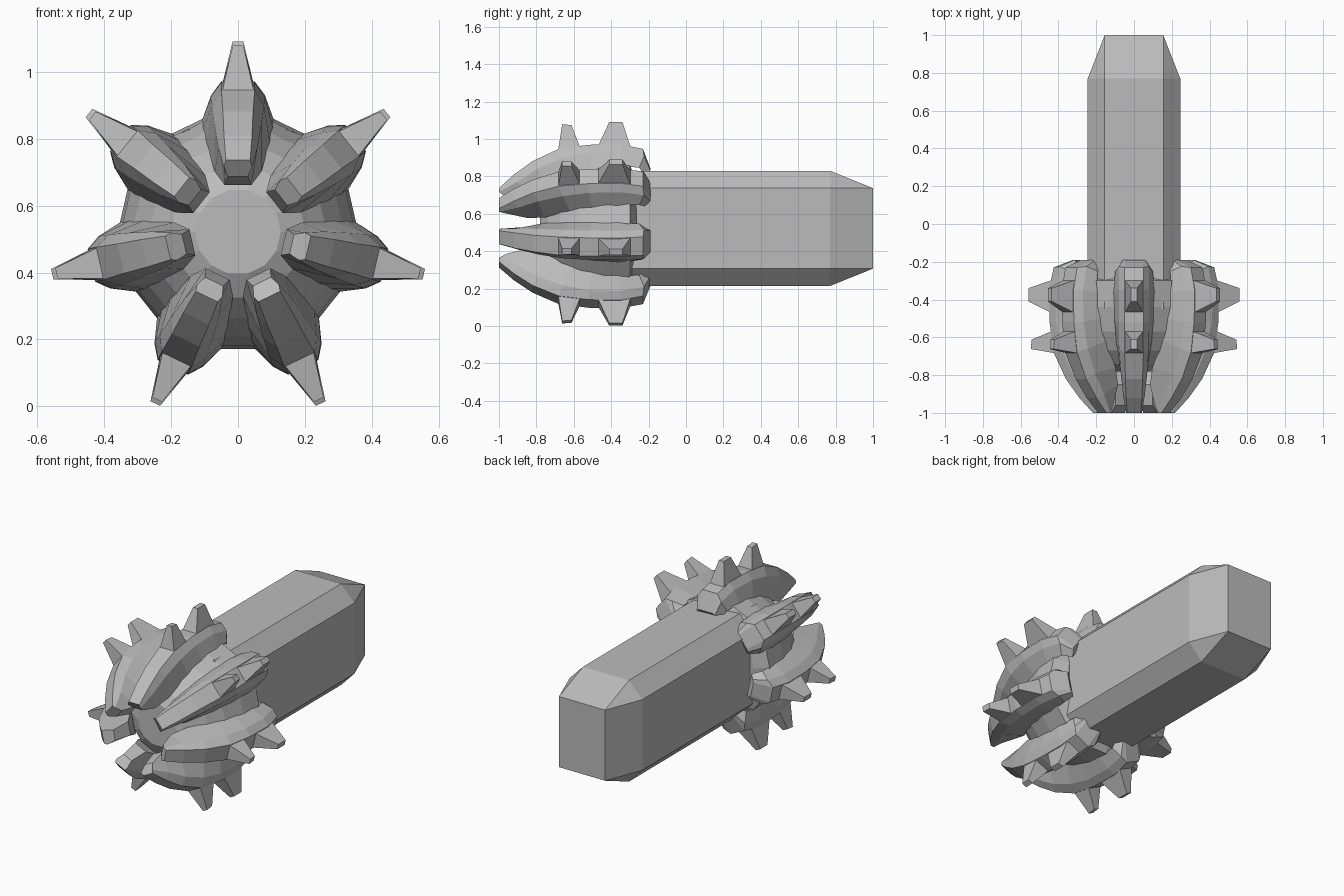
import bpy, bmesh, math

if "Cube" in bpy.data.objects:
    bpy.data.objects.remove(bpy.data.objects["Cube"])

CZ = 0.522          # height of the rotation axis
N = 7               # number of blades

steel = bpy.data.materials.new("steel_grey")
steel.diffuse_color = (0.5, 0.5, 0.5, 1)
steel.use_nodes = True
steel.node_tree.nodes["Principled BSDF"].inputs["Base Color"].default_value = steel.diffuse_color


def loft(name, rings):
    """Skin a list of equal-length closed rings and cap both ends."""
    bm = bmesh.new()
    vs = [[bm.verts.new(p) for p in ring] for ring in rings]
    n = len(rings[0])
    for a, b in zip(vs, vs[1:]):
        for i in range(n):
            j = (i + 1) % n
            bm.faces.new((a[i], a[j], b[j], b[i]))
    bm.faces.new(vs[0])
    bm.faces.new(vs[-1])
    bmesh.ops.remove_doubles(bm, verts=bm.verts, dist=1e-5)
    bmesh.ops.recalc_face_normals(bm, faces=bm.faces)
    me = bpy.data.meshes.new(name)
    bm.to_mesh(me)
    bm.free()
    me.materials.append(steel)
    ob = bpy.data.objects.new(name, me)
    bpy.context.collection.objects.link(ob)
    return ob


def polar(a, u, r, y):
    """Point at radial distance r and sideways offset u from blade angle a."""
    return (r * math.cos(a) - u * math.sin(a), y,
            CZ + r * math.sin(a) + u * math.cos(a))


angles = [math.pi / 2 + k * 2 * math.pi / N for k in range(N)]

# Shaft: chamfered box whose rear end tapers to a rectangle
def shaft_ring(y, w, h):
    pts = [(0.155, h), (w, 0.215), (w, -0.215), (0.155, -h)]
    pts += [(-x, z) for x, z in reversed(pts)]
    return [(x, y, CZ + z) for x, z in pts]

loft("shaft", [shaft_ring(-0.45, 0.245, 0.308), shaft_ring(0.77, 0.245, 0.308),
               shaft_ring(1.0, 0.155, 0.215)])

# Domed hub: rings with two corners beside every blade
hub_profile = [(-0.78, 0.128), (-0.74, 0.2), (-0.67, 0.262), (-0.57, 0.312),
               (-0.44, 0.345), (-0.30, 0.354), (-0.265, 0.27)]
rings = []
for y, r in hub_profile:
    t = math.radians(12.86 + 4.8 * min(1, (r - 0.128) / 0.2))
    rings.append([(r * math.cos(a + s * t), y, CZ + r * math.sin(a + s * t))
                  for a in angles for s in (-1, 1)])
loft("hub", rings)

# Blade stations: (y, radius, half width) for ridge, shoulder and root
ridge = [(-1, .215, .036), (-.92, .288, .042), (-.82, .36, .045), (-.68, .425, .05),
         (-.52, .447, .05), (-.35, .45, .05), (-.23, .425, .05), (-.19, .32, .045)]
shoulder = [(-1, .195, .042), (-.9, .25, .058), (-.79, .32, .07), (-.66, .375, .078),
            (-.52, .405, .08), (-.35, .41, .08), (-.225, .385, .08), (-.19, .31, .06)]
root = [(-.96, .165, .03), (-.85, .14, .04), (-.76, .18, .07), (-.62, .27, .095),
        (-.5, .31, .105), (-.36, .333, .108), (-.25, .325, .1), (-.22, .28, .07)]

# Teeth: base and tip as (y front, y back, radius front, radius back, half width)
teeth = [((-.685, -.565, .41, .43, .05), (-.662, -.612, .557, .552, .016)),
         ((-.475, -.295, .43, .43, .05), (-.41, -.34, .57, .57, .016))]

for k, a in enumerate(angles):
    rings = []
    for t, s, b in zip(ridge, shoulder, root):
        rings.append([polar(a, sg * p[2], p[1], p[0])
                      for sg, p in ((-1, b), (-1, s), (-1, t), (1, t), (1, s), (1, b))])
    loft(f"blade_{k + 1}", rings)
    for m, tooth in enumerate(teeth):
        loft(f"tooth_{k + 1}_{m + 1}",
             [[polar(a, -w, r0, y0), polar(a, w, r0, y0),
               polar(a, w, r1, y1), polar(a, -w, r1, y1)]
              for y0, y1, r0, r1, w in tooth])
